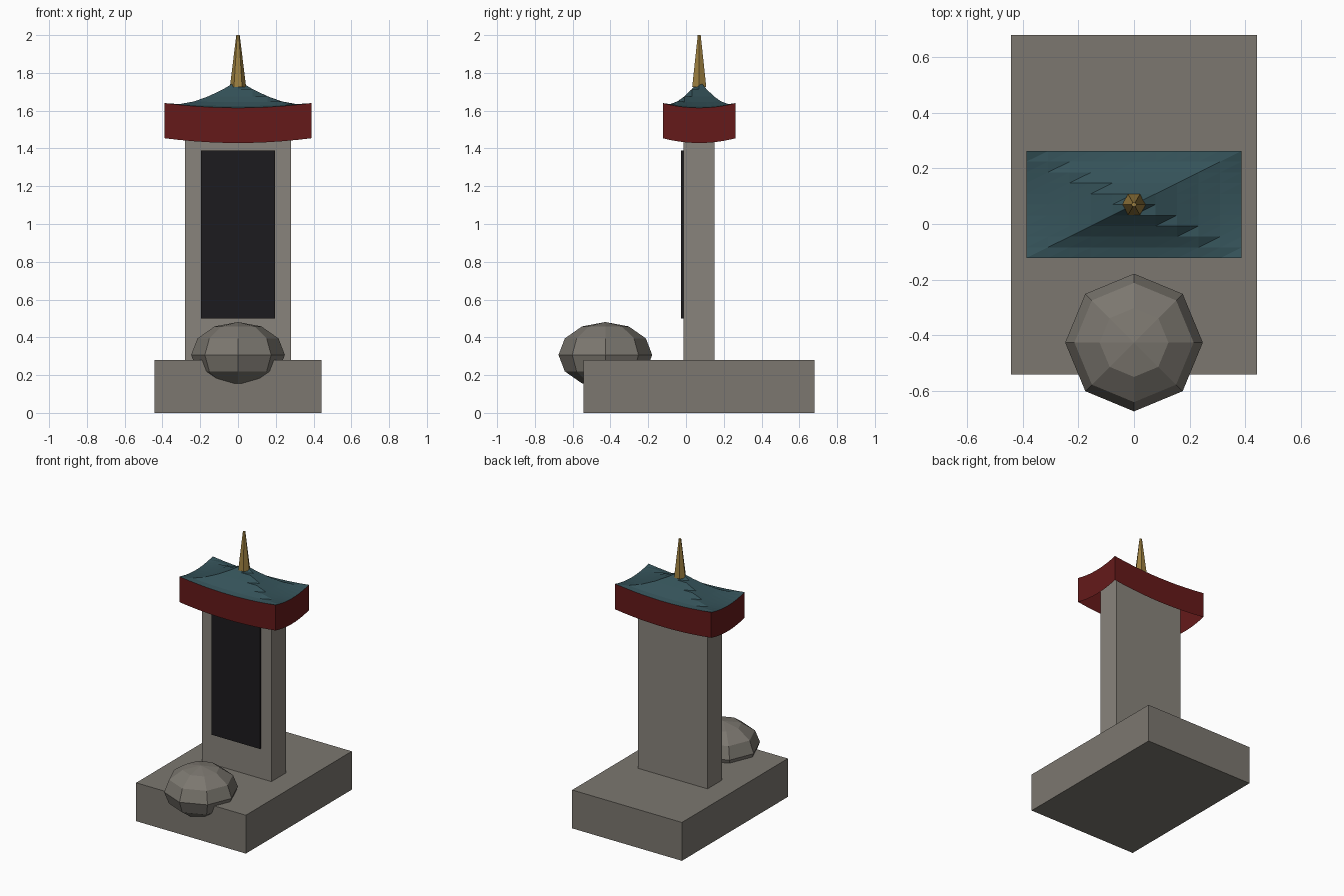
import bpy, bmesh, math

if "Cube" in bpy.data.objects:
    bpy.data.objects.remove(bpy.data.objects["Cube"])

YC = 0.07                 # centre line of pillar and roof
HX, HY, N = 0.388, 0.193, 10


def mat(name, r, g, b):
    m = bpy.data.materials.new(name)
    m.diffuse_color = (r, g, b, 1)
    m.use_nodes = True
    m.node_tree.nodes["Principled BSDF"].inputs["Base Color"].default_value = m.diffuse_color
    return m


stone = mat("stone", 0.20, 0.185, 0.16)
pale = mat("pale_stone", 0.25, 0.23, 0.20)
black = mat("dark_panel", 0.012, 0.011, 0.013)
red = mat("red_trim", 0.13, 0.01, 0.01)
teal = mat("teal_tile", 0.035, 0.085, 0.10)
gold = mat("gold", 0.33, 0.21, 0.05)


def finish(name, bm, material):
    me = bpy.data.meshes.new(name)
    bm.to_mesh(me)
    bm.free()
    me.materials.append(material)
    ob = bpy.data.objects.new(name, me)
    bpy.context.collection.objects.link(ob)
    return ob


def box(name, lo, hi, material):
    bm = bmesh.new()
    bmesh.ops.create_cube(bm, size=1)
    for v in bm.verts:
        v.co = [(a + b) / 2 + c * (b - a) for a, b, c in zip(lo, hi, v.co)]
    finish(name, bm, material)


# Plinth, pillar and front panel
box("plinth", (-0.443, -0.542, 0), (0.443, 0.68, 0.28), stone)
box("pillar", (-0.28, -0.014, 0.27), (0.28, 0.152, 1.60), pale)
box("front_panel", (-0.195, -0.026, 0.50), (0.195, -0.010, 1.39), black)

# Faceted boulder with flattened underside
bm = bmesh.new()
bmesh.ops.create_uvsphere(bm, u_segments=8, v_segments=6, radius=1)
for v in bm.verts:
    z = max(v.co.z, -math.cos(math.radians(30)))
    v.co = (v.co.x * 0.248, -0.427 + v.co.y * 0.248, 0.307 + z * 0.174)
finish("boulder", bm, stone)


# Roof: concave pyramid with upturned corners
def roof_z(u, v):
    t, s = max(abs(u), abs(v)), min(abs(u), abs(v))
    return 1.615 + 0.145 * (1 - t) ** 1.7 + 0.025 * s * s * t * t


bm = bmesh.new()
axis = [-1 + 2 * i / N for i in range(N + 1)]
g = [[bm.verts.new((u * HX, YC + v * HY, roof_z(u, v))) for v in axis] for u in axis]
for i in range(N):
    for j in range(N):
        a, b, c, d = g[i][j], g[i + 1][j], g[i + 1][j + 1], g[i][j + 1]
        bm.faces.new((a, b, c))
        bm.faces.new((a, c, d))
finish("roof", bm, teal)

# Hanging trim that follows the curved roof edge
bm = bmesh.new()
path = ([(u, -1) for u in axis[:-1]] + [(1, v) for v in axis[:-1]]
        + [(-u, 1) for u in axis[:-1]] + [(-1, -v) for v in axis[:-1]])
top, low = [], []
for u, v in path:
    x, y, z = u * HX, YC + v * HY, roof_z(u, v)
    top.append(bm.verts.new((x, y, z)))
    low.append(bm.verts.new((x, y, z - 0.186)))
for i in range(len(path)):
    k = (i + 1) % len(path)
    bm.faces.new((low[i], low[k], top[k], top[i]))
finish("roof_trim", bm, red)

# Six-sided tapered spire
bm = bmesh.new()
rings = [[bm.verts.new((r * math.cos(math.tau * i / 6), YC + r * math.sin(math.tau * i / 6), z))
          for i in range(6)] for r, z in ((0.043, 1.725), (0.009, 2.0))]
for i in range(6):
    k = (i + 1) % 6
    bm.faces.new((rings[0][i], rings[0][k], rings[1][k], rings[1][i]))
bm.faces.new(rings[1])
bm.faces.new(rings[0][::-1])
finish("spire", bm, gold)
